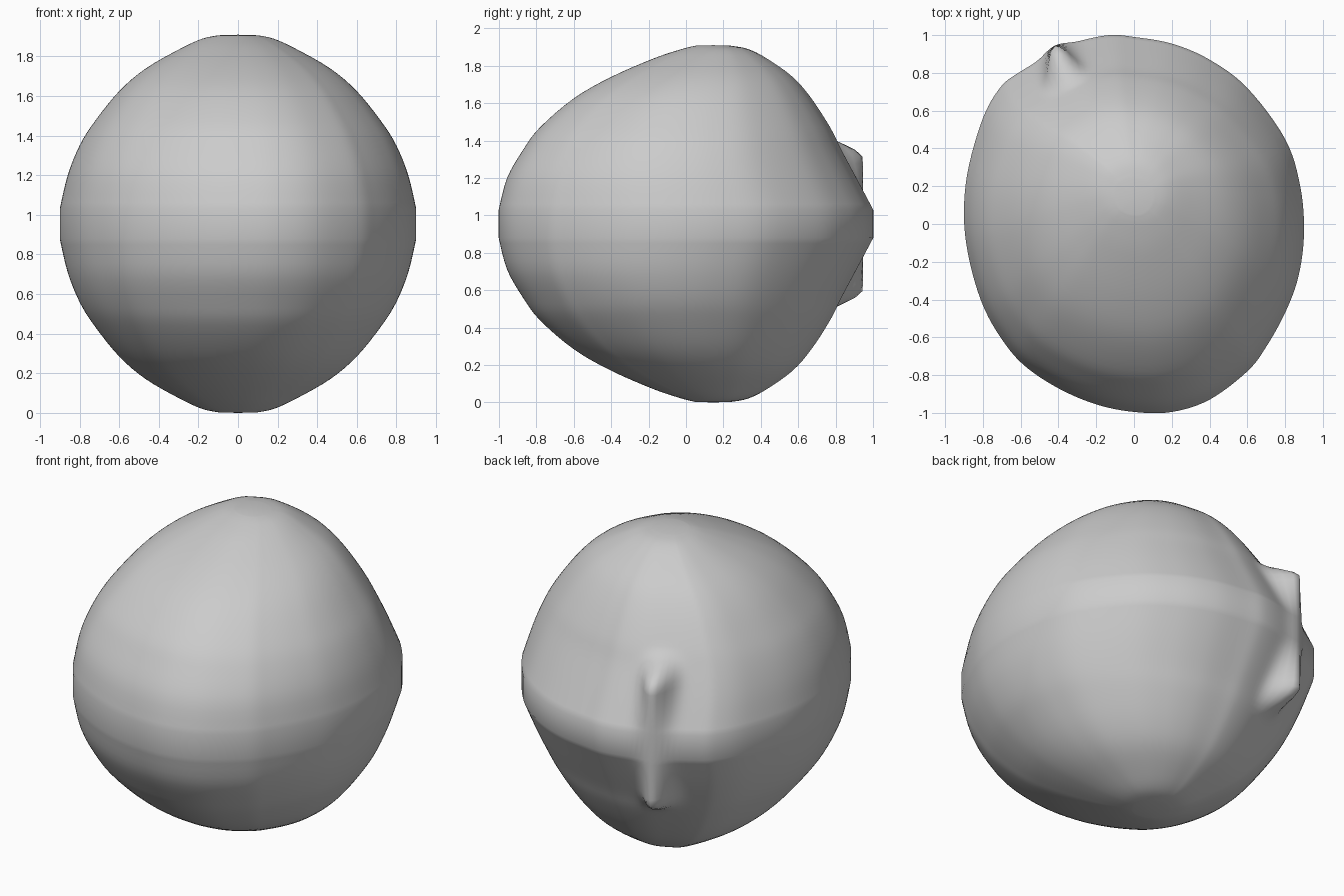
import bpy
import bmesh
import math
from mathutils import Vector

cube = bpy.data.objects.get("Cube")
if cube:
    bpy.data.objects.remove(cube, do_unlink=True)

MID = 0.955           # height of the middle plane
SEGMENTS = 144


def smooth_path(points, steps, closed):
    """Catmull-Rom curve through the points."""
    pts = [Vector(p) for p in points]
    n = len(pts)
    get = (lambda i: pts[i % n]) if closed else (lambda i: pts[max(0, min(n - 1, i))])
    out = []
    for i in range(n if closed else n - 1):
        a, b, c, d = (get(i + k) for k in (-1, 0, 1, 2))
        for s in range(steps):
            t = s / steps
            out.append(0.5 * (2 * b + (c - a) * t + (2 * a - 5 * b + 4 * c - d) * t ** 2
                              + (3 * b - a - 3 * c + d) * t ** 3))
    if not closed:
        out.append(pts[-1])
    return out


# Lopsided plan outline at the waist, counter-clockwise
plan = [(0.9, -0.05), (0.88, 0.2), (0.8, 0.45), (0.6, 0.72), (0.4, 0.87), (0.2, 0.955),
        (0, 0.99), (-0.13, 1), (-0.29, 0.965), (-0.46, 0.885), (-0.62, 0.795), (-0.71, 0.72),
        (-0.8, 0.56), (-0.88, 0.28), (-0.9, 0.03), (-0.87, -0.2), (-0.8, -0.43),
        (-0.7, -0.61), (-0.58, -0.75), (-0.4, -0.87), (-0.2, -0.955), (0, -0.995),
        (0.2, -0.995), (0.4, -0.93), (0.6, -0.78), (0.7, -0.65), (0.8, -0.47), (0.87, -0.28)]
outline = smooth_path(plan, 6, True)

# Dome rings: height above the middle, half width, front reach, back reach
dome = [(0.075, 0.9, -1, 1), (0.245, 0.86, -0.955, 0.91), (0.395, 0.8, -0.87, 0.83),
        (0.515, 0.725, -0.78, 0.77), (0.67, 0.6, -0.6, 0.67), (0.785, 0.465, -0.4, 0.57),
        (0.885, 0.29, -0.17, 0.43), (0.935, 0.18, -0.02, 0.33), (0.952, 0.1, 0.05, 0.24)]
upper = smooth_path(dome, 4, False)
rings = [Vector((-r[0], *r[1:])) for r in reversed(upper)] + upper

# Small vertical pinched lip on the back
LIP_ANGLE = math.atan2(0.94, -0.42)


def shell_point(p, ring):
    h, half, front, back = ring
    x = p.x * half / 0.9
    y = (front + back) / 2 + p.y * (back - front) / 2
    offset = math.atan2(p.y, p.x) - LIP_ANGLE
    across = math.exp(-(offset / 0.085) ** 2)
    fade = max(0, min(1, (0.5 - abs(h)) / 0.15))
    fade = fade * fade * (3 - 2 * fade)
    pull = across * fade
    x += (p.x * 1.035 - x) * pull
    y += (p.y * 1.035 - y) * pull
    return (x, y, MID + h)


bm = bmesh.new()
loops = [[bm.verts.new(shell_point(p, r)) for p in outline] for r in rings]
count = len(outline)
for low, high in zip(loops, loops[1:]):
    for i in range(count):
        j = (i + 1) % count
        bm.faces.new((low[i], low[j], high[j], high[i]))
# Gently rounded poles
for loop, z, flip in ((loops[0], 0, True), (loops[-1], 2 * MID, False)):
    pole = bm.verts.new((0, 0.145, z))
    for i in range(count):
        a, b = loop[i], loop[(i + 1) % count]
        bm.faces.new((b, a, pole) if flip else (a, b, pole))
bmesh.ops.recalc_face_normals(bm, faces=bm.faces)

mesh = bpy.data.meshes.new("stone_shell")
bm.to_mesh(mesh)
bm.free()
shell = bpy.data.objects.new("stone_shell", mesh)
bpy.context.collection.objects.link(shell)
for face in mesh.polygons:
    face.use_smooth = True

grey = bpy.data.materials.new("plain_grey")
grey.use_nodes = True
colour = (0.6, 0.6, 0.6, 1)
grey.diffuse_color = colour
grey.node_tree.nodes["Principled BSDF"].inputs["Base Color"].default_value = colour
mesh.materials.append(grey)
